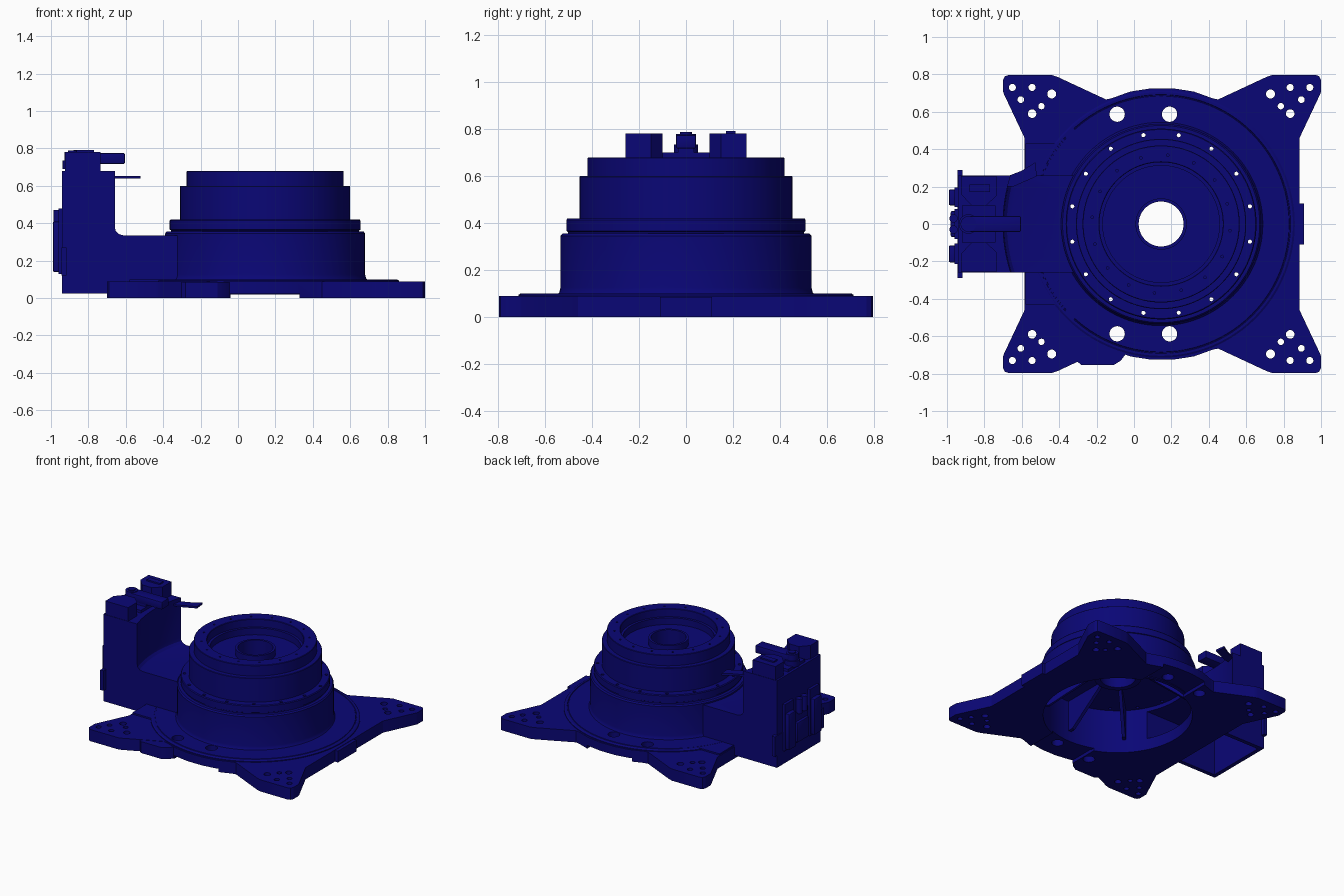
import bpy, bmesh, math
from mathutils import Matrix, Vector

if "Cube" in bpy.data.objects:
    bpy.data.objects.remove(bpy.data.objects["Cube"])

CX = 0.145                       # turntable axis
mat = bpy.data.materials.new("dark_blue")
mat.diffuse_color = (0.003, 0.002, 0.18, 1)
mat.use_nodes = True
mat.node_tree.nodes["Principled BSDF"].inputs["Base Color"].default_value = mat.diffuse_color


def finish(name, bm):
    bmesh.ops.recalc_face_normals(bm, faces=bm.faces)
    me = bpy.data.meshes.new(name)
    bm.to_mesh(me)
    bm.free()
    ob = bpy.data.objects.new(name, me)
    bpy.context.collection.objects.link(ob)
    me.materials.append(mat)
    return ob


def prism(name, pts, z0, z1, matrix=None):
    bm = bmesh.new()
    f = bm.faces.new([bm.verts.new((x, y, z0)) for x, y in pts])
    ext = bmesh.ops.extrude_face_region(bm, geom=[f])
    for v in ext["geom"]:
        if isinstance(v, bmesh.types.BMVert):
            v.co.z = z1
    if matrix:
        bm.transform(matrix)
    return finish(name, bm)


def box(name, x0, x1, y0, y1, z0, z1, bevel=0):
    bm = bmesh.new()
    bmesh.ops.create_cube(bm, size=1)
    for v in bm.verts:
        v.co = Vector(((x0 + x1) / 2 + v.co.x * (x1 - x0), (y0 + y1) / 2 + v.co.y * (y1 - y0),
                       (z0 + z1) / 2 + v.co.z * (z1 - z0)))
    if bevel:
        bmesh.ops.bevel(bm, geom=bm.edges[:], offset=bevel, segments=2, affect='EDGES', profile=0.5)
    return finish(name, bm)


def cylinders(name, items, seg=20):
    # items: (x, y, radius, z0, z1)
    bm = bmesh.new()
    for x, y, r, z0, z1 in items:
        bmesh.ops.create_cone(bm, cap_ends=True, segments=seg, radius1=r, radius2=r, depth=z1 - z0,
                              matrix=Matrix.Translation((x, y, (z0 + z1) / 2)))
    return finish(name, bm)


def revolve(name, prof, seg=96):
    # closed (r, z) profile turned about the turntable axis
    bm = bmesh.new()
    rings = [[bm.verts.new((CX + r * math.cos(2 * math.pi * i / seg),
                            r * math.sin(2 * math.pi * i / seg), z)) for r, z in prof] for i in range(seg)]
    n = len(prof)
    for i in range(seg):
        a, b = rings[i], rings[(i + 1) % seg]
        for j in range(n):
            k = (j + 1) % n
            bm.faces.new((a[j], b[j], b[k], a[k]))
    bmesh.ops.remove_doubles(bm, verts=bm.verts, dist=1e-5)
    return finish(name, bm)


def cut(ob, *cutters):
    for c in cutters:
        m = ob.modifiers.new("cut", 'BOOLEAN')
        m.operation, m.solver, m.object = 'DIFFERENCE', 'EXACT', c
    dg = bpy.context.evaluated_depsgraph_get()
    dg.update()
    me = bpy.data.meshes.new_from_object(ob.evaluated_get(dg))
    ob.modifiers.clear()
    ob.data = me


# cutters
foot = [(.585, .695, .024), (.69, .73, .019), (.795, .73, .019),
        (.75, .665, .018), (.64, .63, .017), (.69, .59, .023)]
holes = [(CX + sx * x, sy * y, r, -.1, .3) for x, y, r in foot for sx in (1, -1) for sy in (1, -1)]
holes += [(x, sy * .587, .041, -.1, .3) for x in (-.09, .19) for sy in (1, -1)]
plate_holes = cylinders("plate_hole_cutter", holes)
bore = cylinders("bore_cutter", [(CX, 0, .51, -.1, .3)], 96)
notch = box("notch_cutter", -.04, .33, -1, 1, -.1, .025)
arm_inside = box("arm_inside_cutter", -.91, -.2, -.23, .23, -.1, .30)
ring = [math.radians(11.25 + 22.5 * i) for i in range(16)]
bolt_holes = cylinders("bolt_hole_cutter",
                       [(CX + .484 * math.cos(a), .484 * math.sin(a), .011, .25, .5) for a in ring] +
                       [(CX + .37 * math.cos(a + .1), .37 * math.sin(a + .1), .007, .65, .75) for a in ring], 12)
sweep = revolve("sweep_cutter", [(0, .335), (.80, .335), (.825, .342), (.84, .357), (.845, .38),
                                 (.845, .9), (0, .9)], 128)
casing_bore = cylinders("casing_bore_cutter", [(CX, 0, .522, -.1, .6)], 96)

# base plate with four feet
q = [(.735, .46), (.848, .70), (.85, .71), (.85, .77), (.84, .79), (.82, .797), (.59, .797), (.56, .787),
     (.30, .666), (.27, .672), (.17, .708), (.06, .725)]
half = q + [(-x, y) for x, y in reversed(q)]
outline = [(x + .15, y) for x, y in half + [(x, -y) for x, y in reversed(half)]]
plate = prism("base_plate", outline, 0, .088)
cut(plate, bore, plate_holes, notch)
box("right_tab", .86, .91, -.11, .11, 0, .085)
prism("front_tab", [(-.34, -.64), (-.34, -.70), (-.31, -.73), (-.28, -.755), (-.11, -.755), (-.07, -.73),
                    (-.04, -.69), (-.04, -.64)], 0, .086)

# raised round land on the plate
land = revolve("plate_land", [(.53, .07), (.715, .07), (.715, .094), (.705, .1), (.692, .1), (.69, .096),
                              (.686, .096), (.684, .1), (.53, .1)])
cut(land, plate_holes)
prism("left_land", [(-.58, -.43), (-.42, -.43), (-.30, -.55), (-.40, -.3), (-.40, .3), (-.30, .55),
                    (-.42, .43), (-.58, .43)], .07, .099)

# stepped turntable casing with a recessed top and a central tube
casing = revolve("turntable_casing", [
    (.51, .02), (.535, .02), (.548, .095), (.54, .105), (.535, .125), (.535, .345), (.527, .355), (.503, .355),
    (.503, .362), (.51, .366), (.51, .414), (.505, .42), (.455, .42), (.455, .597), (.452, .6), (.42, .6),
    (.42, .677), (.417, .68), (.333, .68), (.33, .677), (.33, .62), (.312, .62), (.312, .57), (.137, .57),
    (.137, .62), (.12, .62), (.12, .29), (.16, .29), (.16, .33), (.51, .33)])
cut(casing, bolt_holes, arm_inside)

# stiffening ribs under the casing
for i in range(8):
    if i != 4:
        m = (Matrix.Translation((CX, 0, 0)) @ Matrix.Rotation(i * math.pi / 4, 4, 'Z')
             @ Matrix.Rotation(math.pi / 2, 4, 'X'))
        prism("casing_rib", [(.15, .335), (.515, .335), (.515, .1), (.47, .1), (.2, .29)], -.012, .012, m)

# drive arm and tower, hollow from below, swept clear of the turntable
arm = box("drive_arm_tower", -.94, -.30, -.26, .26, .025, .68)
cut(arm, sweep, arm_inside, casing_bore)

# tower top: side blocks, pivot and pointer arm
for s, name in ((1, "back_top_block"), (-1, "front_top_block")):
    prism(name, [(-.925, s * .257), (-.735, s * .257), (-.735, s * .15), (-.79, s * .10),
                 (-.87, s * .10), (-.925, s * .16)], .66, .782)
box("back_block_cap", -.88, -.77, .17, .212, .77, .792)
box("middle_top_pad", -.92, -.74, -.10, .10, .66, .70)
cylinders("pivot_post", [(-.885, 0, .052, .69, .735), (-.885, 0, .042, .73, .78), (-.885, 0, .025, .77, .788)], 32)
box("pointer_arm", -.88, -.605, -.042, .042, .718, .775, .006)
box("pointer_foot", -.86, -.74, -.035, .035, .69, .73)
prism("sensor_plate", [(-.69, .20), (-.645, .20), (-.52, .255), (-.527, .33), (-.60, .285), (-.69, .25)], .638, .652)

# connector panel on the left face
box("connector_plate", -.945, -.918, -.29, .29, .12, .27)
for name, y0, y1, z0, z1, d in (("middle_connector", -.07, .07, .15, .36, .98),
                                ("back_connector", .10, .185, .14, .47, .99),
                                ("front_connector", -.205, -.115, .14, .47, .99)):
    box(name + "_flange", -.96, -.93, y0 - .01, y1 + .01, z0 - .01, z1 + .01)
    box(name, -d, -.94, y0, y1, z0, z1 - .06, .008)
cylinders("plug_pins", [(-.965, y, .022, .36, .47) for y in (-.03, .03)], 16)

# remove cutters, smooth the round parts
for c in (plate_holes, bore, notch, arm_inside, bolt_holes, sweep, casing_bore):
    bpy.data.objects.remove(c)
bpy.ops.object.select_all(action='SELECT')
bpy.context.view_layer.objects.active = casing
bpy.ops.object.shade_smooth_by_angle(angle=math.radians(25))
